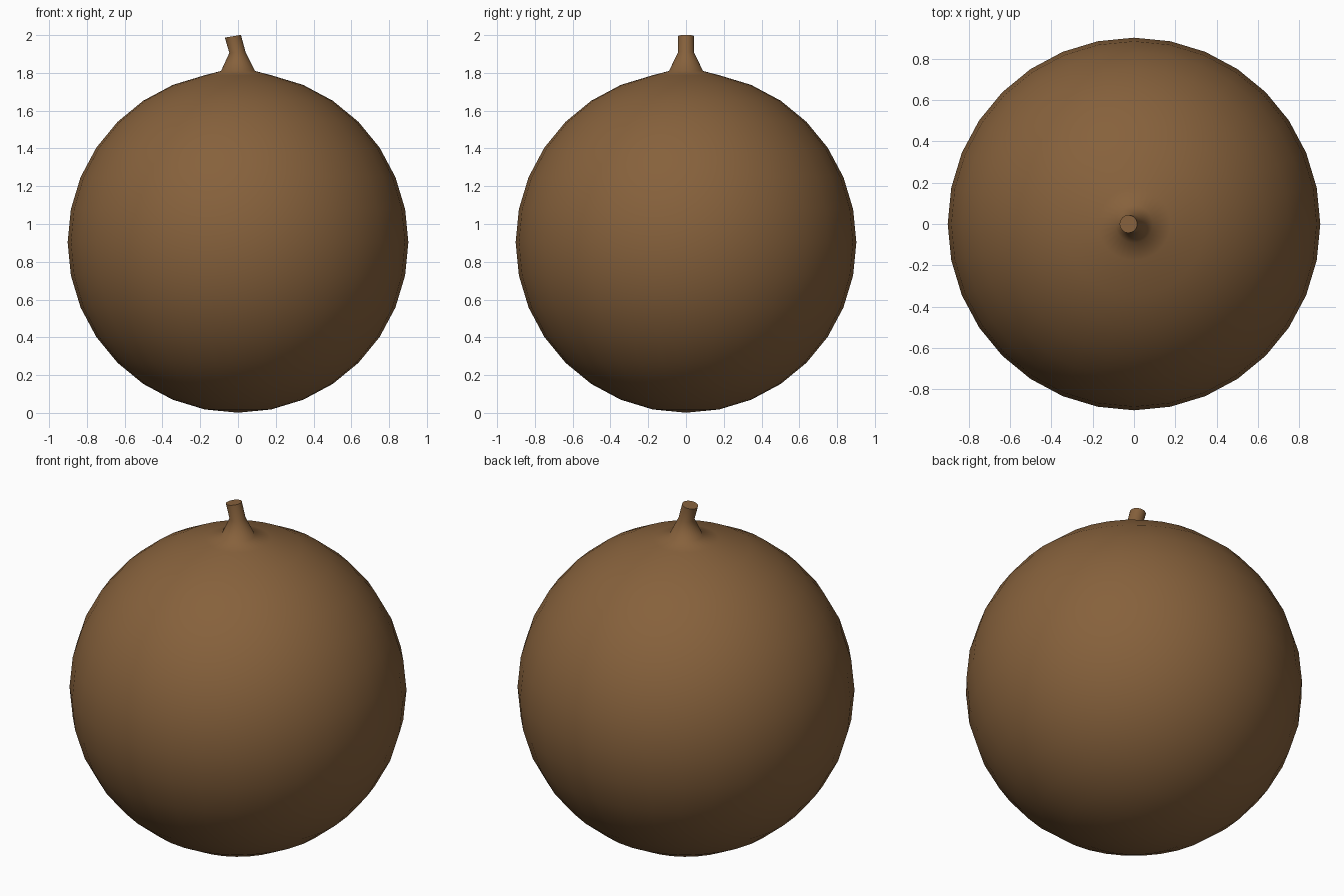
import bpy, bmesh
from mathutils import Vector, Matrix

if "Cube" in bpy.data.objects:
    bpy.data.objects.remove(bpy.data.objects["Cube"])

R, CZ = 0.902, 0.903
bm = bmesh.new()

# Round body
bmesh.ops.create_uvsphere(bm, u_segments=32, v_segments=16, radius=R,
                          matrix=Matrix.Translation((0, 0, CZ)))

# Merge the top fan into one cap face
pole = max(bm.verts, key=lambda v: v.co.z)
bmesh.ops.dissolve_verts(bm, verts=[pole])
bm.faces.ensure_lookup_table()
cap = max(bm.faces, key=lambda f: f.calc_center_median().z)

# Stem: extrude the cap upward through (radius, x, z, tilt) rings
for radius, x, z, tilt in [(0.09, 0, 1.81, 0), (0.043, -0.003, 1.908, -0.06),
                           (0.043, -0.027, 1.994, -0.17)]:
    cap = bmesh.ops.extrude_discrete_faces(bm, faces=[cap])["faces"][0]
    centre = cap.calc_center_median()
    turn = Matrix.Rotation(tilt, 3, 'Y')
    for v in cap.verts:
        flat = Vector((v.co.x - centre.x, v.co.y - centre.y, 0)).normalized()
        v.co = Vector((x, 0, z)) + turn @ (flat * radius)

bmesh.ops.recalc_face_normals(bm, faces=bm.faces)
mesh = bpy.data.meshes.new("round_fruit")
bm.to_mesh(mesh)
bm.free()
fruit = bpy.data.objects.new("round_fruit", mesh)
bpy.context.collection.objects.link(fruit)

# Smooth skin, with a sharp rim on the cut stem
bpy.context.view_layer.objects.active = fruit
fruit.select_set(True)
bpy.ops.object.shade_smooth_by_angle(angle=1.2)

# Brown skin
brown = bpy.data.materials.new("brown_skin")
brown.diffuse_color = (0.24, 0.12, 0.045, 1)
brown.use_nodes = True
brown.node_tree.nodes["Principled BSDF"].inputs["Base Color"].default_value = brown.diffuse_color
mesh.materials.append(brown)
